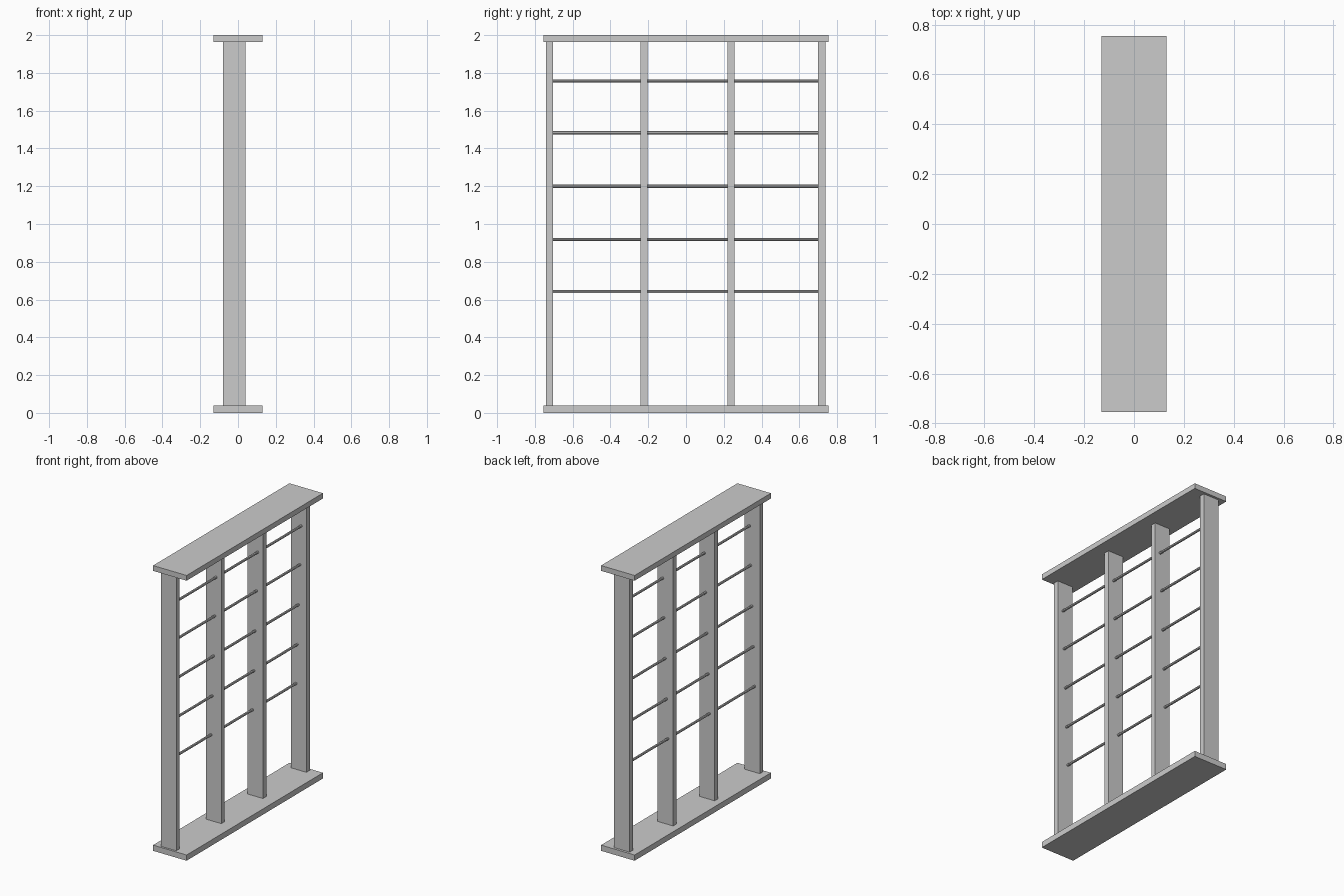
import bpy
from math import pi

if "Cube" in bpy.data.objects:
    bpy.data.objects.remove(bpy.data.objects["Cube"])


def box(name, x0, x1, y0, y1, z0, z1):
    bpy.ops.mesh.primitive_cube_add(
        size=1, location=((x0 + x1) / 2, (y0 + y1) / 2, (z0 + z1) / 2))
    ob = bpy.context.object
    ob.name = name
    ob.scale = (x1 - x0, y1 - y0, z1 - z0)
    bpy.ops.object.transform_apply(location=False, rotation=False, scale=True)
    return ob


# Base and top boards
box("base_board", -0.13, 0.13, -0.755, 0.755, 0, 0.04)
box("top_board", -0.13, 0.13, -0.755, 0.755, 1.963, 2.0)

# Upright posts, set slightly off centre in x
for i, y in enumerate((-0.722, -0.223, 0.238, 0.719)):
    box(f"post_{i + 1}", -0.08, 0.04, y - 0.019, y + 0.019, 0.04, 1.963)

# Thin rails running through the posts, stepping forward towards the top
for i, z in enumerate((0.642, 0.918, 1.2, 1.483, 1.757)):
    bpy.ops.mesh.primitive_cylinder_add(
        vertices=8, radius=0.0085, depth=1.41,
        location=(-0.04 + 0.01 * i, 0, z), rotation=(pi / 2, 0, 0))
    bpy.context.object.name = f"rail_{i + 1}"
